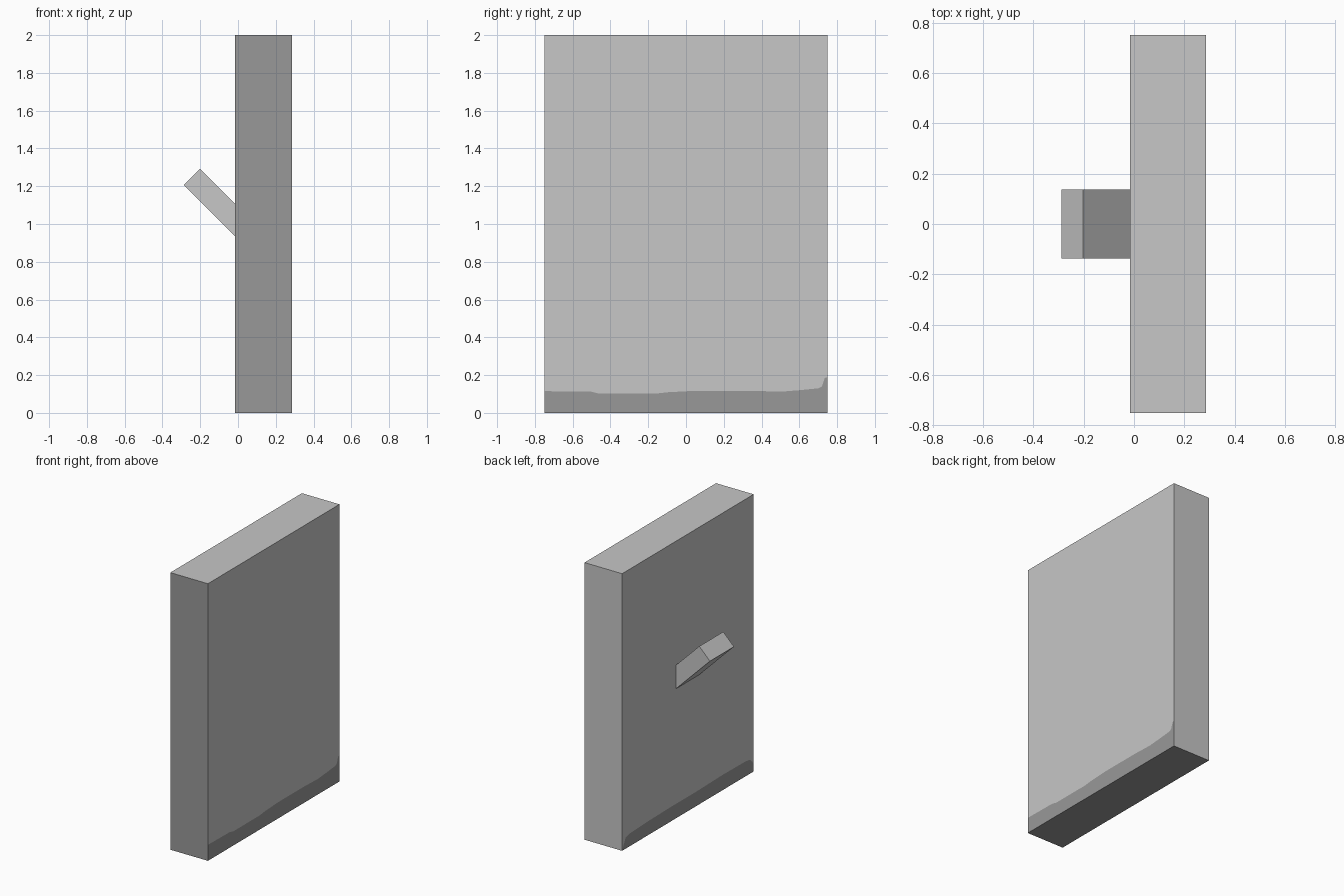
import bpy, bmesh

if "Cube" in bpy.data.objects:
    bpy.data.objects.remove(bpy.data.objects["Cube"])

X0, X1, HALF_Y, TOP = -0.015, 0.285, 0.75, 2.0


def material(name, v):
    m = bpy.data.materials.new(name)
    m.diffuse_color = (v, v, v, 1)
    m.use_nodes = True
    m.node_tree.nodes["Principled BSDF"].inputs["Base Color"].default_value = m.diffuse_color
    return m


LIGHT = material("light grey", 0.57)
DARK = material("dark grey", 0.315)


def finish(name, bm, mats):
    bmesh.ops.recalc_face_normals(bm, faces=bm.faces[:])
    me = bpy.data.meshes.new(name)
    bm.to_mesh(me)
    bm.free()
    for m in mats:
        me.materials.append(m)
    ob = bpy.data.objects.new(name, me)
    bpy.context.collection.objects.link(ob)
    return ob


# Door slab: both broad sides are cut along a wavy line above a dark strip
right_line = [(-0.75, .115), (-0.5, .112), (-0.46, .102), (-0.16, .102), (-0.1, .109),
              (0.05, .117), (0.35, .117), (0.5, .112), (0.6, .12), (0.7, .13),
              (0.72, .14), (0.735, .185), (0.75, .19)]
left_line = [(-0.75, .05), (-0.735, .075), (-0.71, .1), (-0.66, .107), (-0.4, .11),
             (-0.1, .104), (0.2, .104), (0.45, .1), (0.66, .092), (0.71, .08), (0.735, .03)]

bm = bmesh.new()


def corners(x):
    return [bm.verts.new((x, y, z)) for y, z in
            ((-HALF_Y, 0), (HALF_Y, 0), (HALF_Y, TOP), (-HALF_Y, TOP))]


def face(verts, mat):
    bm.faces.new(verts).material_index = mat


a = corners(X0)
b = corners(X1)
la = [bm.verts.new((X0, y, z)) for y, z in left_line]
lb = [bm.verts.new((X1, y, z)) for y, z in right_line]
face([a[0], a[1]] + la[::-1], 1)                  # left strip
face(la + [a[1], a[2], a[3]], 0)                  # left panel
face([b[0], b[1]] + lb[::-1], 1)                  # right strip
face(lb + [b[2], b[3]], 0)                        # right panel
face([a[0], b[0], lb[0], b[3], a[3], la[0]], 1)   # front edge
face([a[1], b[1], lb[-1], b[2], a[2]], 0)         # back edge
face([a[3], b[3], b[2], a[2]], 0)                 # top
face([a[0], b[0], b[1], a[1]], 1)                 # underside
finish("slab", bm, (LIGHT, DARK))

# Slanted handle bar, its root sunk slightly into the slab
bm = bmesh.new()
profile = [(-0.287, 1.207), (-0.202, 1.292), (0.0, 1.09), (0.0, 0.92)]
base = bm.faces.new([bm.verts.new((x, -0.137, z)) for x, z in profile])
ext = bmesh.ops.extrude_face_region(bm, geom=[base], use_keep_orig=True)
bmesh.ops.translate(bm, vec=(0, 0.274, 0),
                    verts=[g for g in ext["geom"] if isinstance(g, bmesh.types.BMVert)])
finish("handle", bm, (LIGHT,))
